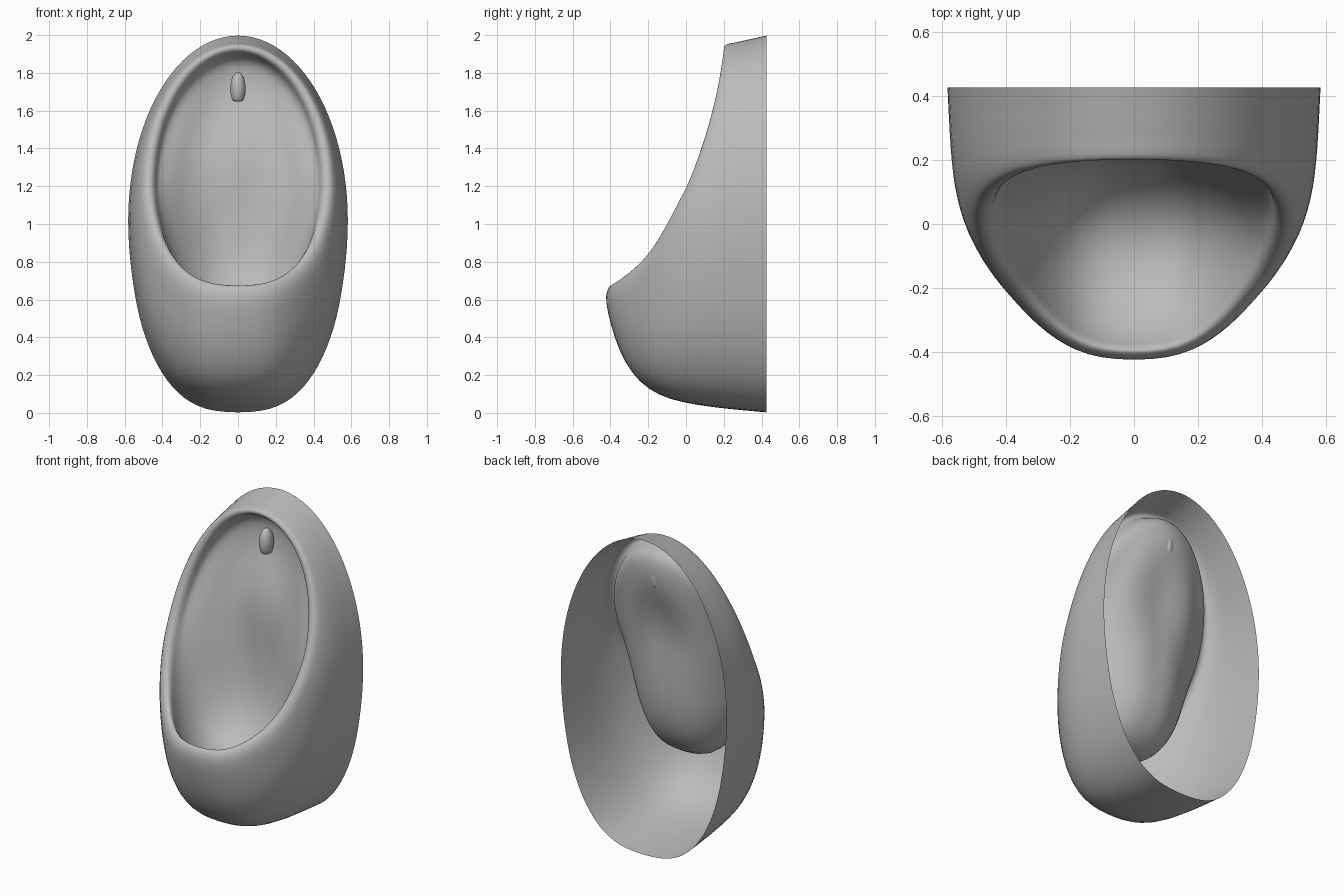
import bpy
import bmesh
from math import sin, cos, pi

SEGMENTS = 48

default_cube = bpy.data.objects.get("Cube")
if default_cube:
    bpy.data.objects.remove(default_cube, do_unlink=True)

# Single glazed ceramic colour
ceramic = bpy.data.materials.new("grey ceramic")
ceramic.use_nodes = True
colour = (0.5, 0.5, 0.5, 1)
ceramic.diffuse_color = colour
ceramic.node_tree.nodes["Principled BSDF"].inputs["Base Color"].default_value = colour

# Each ring: half width, z at top / side / bottom, y at top / side / bottom
outer_shell = [
    (.583, 2, 1.02, 0, .425, .425, .425),
    (.578, 1.985, 1.02, .018, .36, .32, .22),
    (.573, 1.975, 1.03, .038, .31, .23, .06),
    (.566, 1.965, 1.04, .068, .27, .16, -.09),
    (.557, 1.96, 1.06, .12, .24, .11, -.2),
    (.547, 1.957, 1.08, .2, .23, .075, -.285),
    (.535, 1.955, 1.11, .32, .22, .045, -.355),
    (.517, 1.95, 1.15, .46, .21, .02, -.4),
]
rim = [
    (.5, 1.945, 1.18, .59, .204, .005, -.43),
    (.475, 1.935, 1.2, .645, .2, .003, -.423),
    (.452, 1.92, 1.2, .675, .205, .012, -.405),
    (.438, 1.91, 1.2, .675, .22, .035, -.388),
]
basin = [
    (.43, 1.9, 1.2, .62, .25, .06, -.365),
    (.415, 1.885, 1.2, .54, .285, .075, -.29),
    (.39, 1.86, 1.19, .485, .315, .09, -.18),
    (.36, 1.82, 1.17, .465, .33, .105, -.05),
    (.32, 1.76, 1.15, .52, .335, .13, .06),
    (.27, 1.66, 1.13, .61, .325, .165, .14),
    (.2, 1.53, 1.12, .74, .275, .2, .195),
    (.12, 1.38, 1.1, .88, .225, .22, .215),
    (.05, 1.2, 1.08, .98, .22, .225, .22),
]


def ring_point(ring, angle):
    """Egg-shaped loop, bent in depth between its top, side and bottom."""
    half, top, mid, bottom, y_top, y_mid, y_bottom = ring
    s, c = sin(angle), cos(angle)
    y = y_mid + c * (y_top - y_bottom) / 2 + c * c * ((y_top + y_bottom) / 2 - y_mid)
    power = 1
    if c < 0:
        # Fuller lower corners and a more pointed front lip
        power -= .26 * min(1, -c * 2)
        y += .45 * (y_mid - y_bottom) * c * c * s * s
    x = half * abs(s) ** power * (1 if s > 0 else -1)
    z = mid + c * (top - mid if c > 0 else mid - bottom)
    return x, y, z


def finish(name, bm):
    bmesh.ops.recalc_face_normals(bm, faces=bm.faces)
    mesh = bpy.data.meshes.new(name)
    bm.to_mesh(mesh)
    bm.free()
    mesh.materials.append(ceramic)
    mesh.shade_smooth()
    obj = bpy.data.objects.new(name, mesh)
    bpy.context.collection.objects.link(obj)
    smooth = obj.modifiers.new("Smooth surface", "SUBSURF")
    smooth.levels = smooth.render_levels = 1
    return obj


def loft(name, rings):
    """Skin consecutive closed rings and cap the last one."""
    bm = bmesh.new()
    loops = [[bm.verts.new(ring_point(r, 2 * pi * i / SEGMENTS))
              for i in range(SEGMENTS)] for r in rings]
    for a, b in zip(loops, loops[1:]):
        for i in range(SEGMENTS):
            j = (i + 1) % SEGMENTS
            bm.faces.new((a[i], a[j], b[j], b[i]))
    bm.faces.new(loops[-1])
    # The first face lies on top of the open shell, so it must face up
    obj = finish(name, bm)
    if obj.data.polygons[0].normal.z < 0:
        obj.data.flip_normals()


# Body: outer wall, rolled rim and basin in one open-backed skin
loft("ceramic_body", outer_shell + rim + basin)

# Water spout: a rounded teardrop with a flat lower end
bm = bmesh.new()
bmesh.ops.create_uvsphere(bm, u_segments=16, v_segments=12, radius=1)
for v in bm.verts:
    z = max(v.co.z, -.75)
    v.co = (v.co.x * .042, .285 + v.co.y * .05, 1.716 + z * .09)
finish("water_spout", bm)
